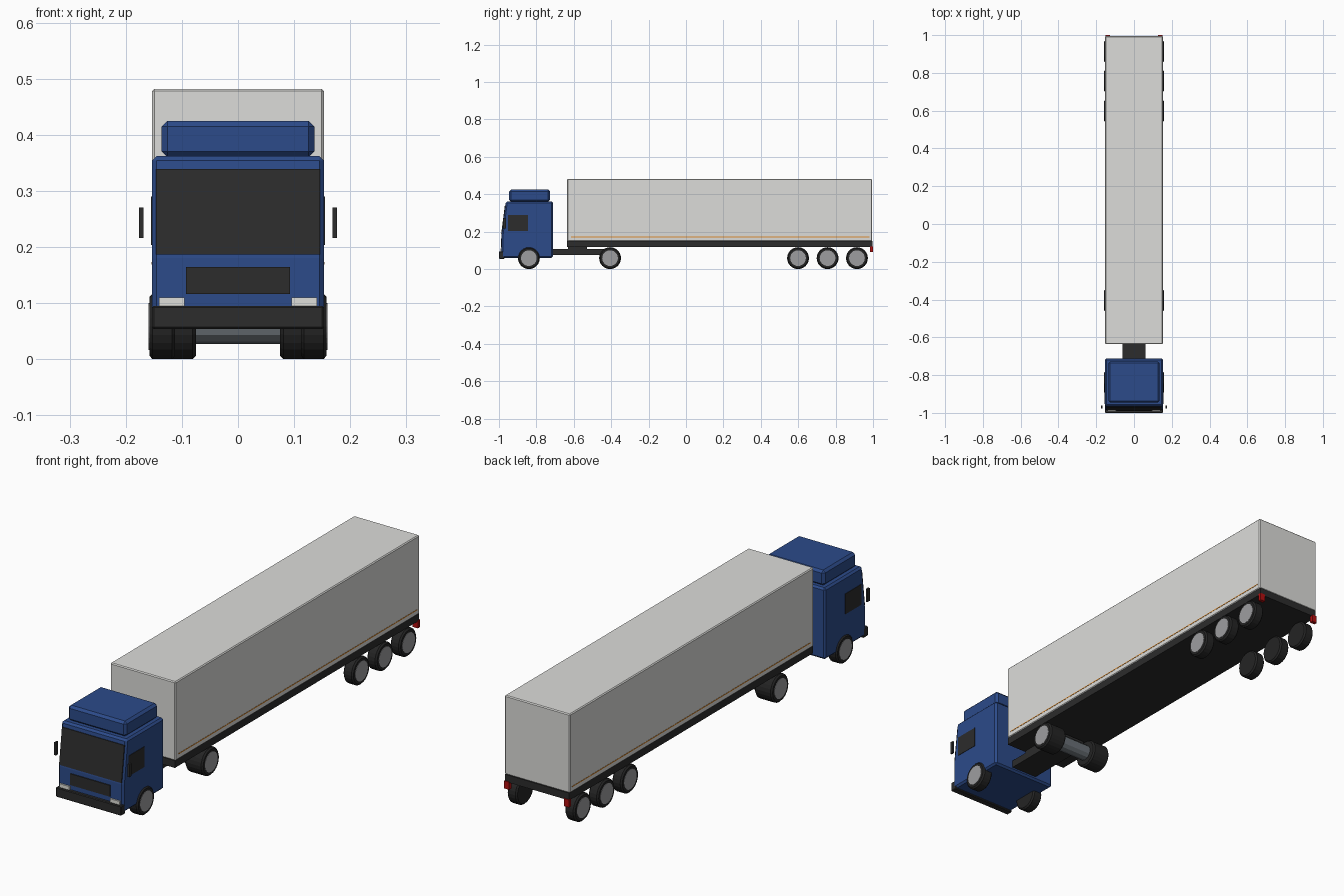
import bpy, bmesh, math
from mathutils import Matrix

if "Cube" in bpy.data.objects:
    bpy.data.objects.remove(bpy.data.objects["Cube"])


def material(name, rgb):
    m = bpy.data.materials.new(name)
    m.diffuse_color = (*rgb, 1)
    m.use_nodes = True
    m.node_tree.nodes["Principled BSDF"].inputs["Base Color"].default_value = m.diffuse_color
    return m


BLUE = material("cab blue", (0.025, 0.07, 0.255))
GREY = material("trailer light grey", (0.72, 0.72, 0.70))
BLACK = material("dark trim", (0.025, 0.025, 0.025))
TYRE = material("tyre black", (0.018, 0.018, 0.018))
RIM = material("rim grey", (0.34, 0.34, 0.35))
AXLE = material("axle slate", (0.15, 0.17, 0.19))
LAMP = material("headlight", (0.74, 0.74, 0.70))
RED = material("tail light red", (0.45, 0.005, 0.005))
ORANGE = material("marker orange", (0.75, 0.27, 0.03))


def finish(name, bm, mat, bevel=0):
    bmesh.ops.recalc_face_normals(bm, faces=bm.faces)
    me = bpy.data.meshes.new(name)
    bm.to_mesh(me)
    bm.free()
    me.materials.append(mat)
    ob = bpy.data.objects.new(name, me)
    bpy.context.collection.objects.link(ob)
    if bevel:
        mod = ob.modifiers.new("bevel", 'BEVEL')
        mod.width = bevel
        mod.segments = 1
        mod.limit_method = 'ANGLE'
        mod.angle_limit = math.radians(40)
    return ob


def prism(name, x0, x1, profile, mat, bevel=0):
    """Extrude a (y, z) side profile from x0 to x1."""
    bm = bmesh.new()
    face = bm.faces.new([bm.verts.new((x0, y, z)) for y, z in profile])
    ext = bmesh.ops.extrude_face_region(bm, geom=[face])
    moved = [g for g in ext["geom"] if isinstance(g, bmesh.types.BMVert)]
    bmesh.ops.translate(bm, verts=moved, vec=(x1 - x0, 0, 0))
    return finish(name, bm, mat, bevel)


def box(name, x, y, z, mat, bevel=0):
    return prism(name, x[0], x[1],
                 [(y[0], z[0]), (y[1], z[0]), (y[1], z[1]), (y[0], z[1])], mat, bevel)


def pair(name, x, y, z, mat, bevel=0):
    """Same box on both sides."""
    box("right_" + name, x, y, z, mat, bevel)
    box("left_" + name, (-x[1], -x[0]), y, z, mat, bevel)


def cylinder(name, x0, x1, y, z, r, sides, mat, bevel=0):
    """Cylinder lying along x."""
    bm = bmesh.new()
    bmesh.ops.create_cone(bm, cap_ends=True, segments=sides, radius1=r, radius2=r,
                          depth=abs(x1 - x0),
                          matrix=Matrix.Translation(((x0 + x1) / 2, y, z))
                          @ Matrix.Rotation(math.pi / 2, 4, 'Y'))
    return finish(name, bm, mat, bevel)


# Trailer body, floor and side marker strips
box("trailer_box", (-0.153, 0.153), (-0.636, 0.995), (0.148, 0.482), GREY, 0.004)
box("trailer_floor", (-0.15, 0.15), (-0.636, 0.996), (0.118, 0.149), BLACK)
pair("marker_strip", (0.152, 0.154), (-0.615, 0.98), (0.169, 0.173), ORANGE)
pair("tail_light", (0.128, 0.152), (0.985, 1.0), (0.09, 0.122), RED)

# Cab with sloped windscreen face
FRONT, TOP = -0.986, -0.963
prism("cab", -0.153, 0.153,
      [(-0.711, 0.06), (FRONT, 0.06), (FRONT, 0.18), (TOP, 0.362), (-0.711, 0.362)],
      BLUE, 0.008)
box("roof_deflector", (-0.136, 0.136), (-0.946, -0.727), (0.36, 0.425), BLUE, 0.01)


def slope(z):
    return FRONT + (TOP - FRONT) * (z - 0.18) / 0.182


# Windows
lo, hi = 0.187, 0.339
prism("windscreen", -0.146, 0.146,
      [(slope(lo) - 0.003, lo), (slope(hi) - 0.003, hi),
       (slope(hi) + 0.003, hi), (slope(lo) + 0.003, lo)], BLACK)
pair("side_window", (0.150, 0.155), (-0.952, -0.845), (0.204, 0.29), BLACK)

# Front trim
box("grille", (-0.093, 0.093), (-0.990, -0.982), (0.116, 0.164), BLACK)
box("bumper", (-0.153, 0.153), (-1.0, -0.97), (0.054, 0.095), BLACK, 0.003)
pair("headlight", (0.095, 0.141), (-0.993, -0.98), (0.095, 0.11), LAMP)
pair("mirror", (0.168, 0.176), (-0.978, -0.962), (0.216, 0.27), BLACK)

# Tractor frame, coupling plate and drive axle
box("tractor_frame", (-0.062, 0.062), (-0.72, -0.40), (0.075, 0.107), BLACK)
box("coupling_plate", (-0.06, 0.06), (-0.63, -0.53), (0.105, 0.12), BLACK)
cylinder("drive_axle", -0.08, 0.08, -0.406, 0.06, 0.033, 12, AXLE)

# Wheels: label, y position, tyre width
R = 0.0585
for label, y, w in (("front", -0.84, 0.046), ("drive", -0.406, 0.083),
                    ("trailer_1", 0.599, 0.046), ("trailer_2", 0.757, 0.046),
                    ("trailer_3", 0.914, 0.046)):
    for side, s in (("right", 1), ("left", -1)):
        cylinder(f"{side}_{label}_tyre", s * (0.158 - w), s * 0.158, y, R, R, 24, TYRE, 0.006)
        cylinder(f"{side}_{label}_rim", s * 0.15, s * 0.1592, y, R, 0.042, 24, RIM)
